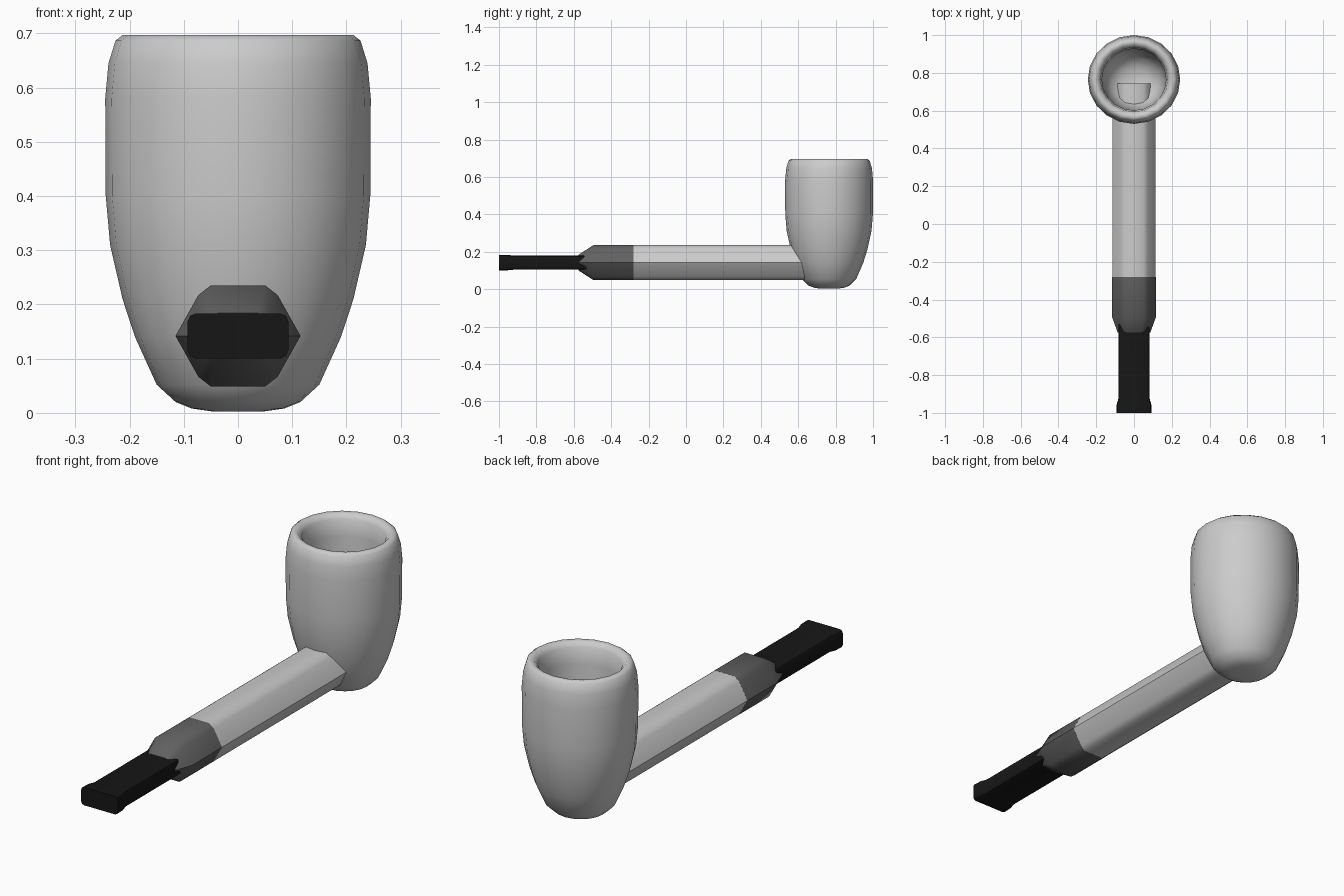
import bpy, bmesh
from math import cos, sin, pi, radians

if "Cube" in bpy.data.objects:
    bpy.data.objects.remove(bpy.data.objects["Cube"])


def material(name, v):
    m = bpy.data.materials.new(name)
    m.diffuse_color = (v, v, v, 1)
    m.use_nodes = True
    m.node_tree.nodes["Principled BSDF"].inputs["Base Color"].default_value = m.diffuse_color
    return m


def loft(name, rings, mat=None, angle=40):
    """Skin a list of equal-length point rings and cap both ends."""
    bm = bmesh.new()
    rows = [[bm.verts.new(p) for p in ring] for ring in rings]
    for a, b in zip(rows, rows[1:]):
        n = len(a)
        for i in range(n):
            bm.faces.new((a[i], a[(i + 1) % n], b[(i + 1) % n], b[i]))
    bm.faces.new(rows[0])
    bm.faces.new(rows[-1])
    bmesh.ops.recalc_face_normals(bm, faces=bm.faces)
    me = bpy.data.meshes.new(name)
    bm.to_mesh(me)
    bm.free()
    ob = bpy.data.objects.new(name, me)
    bpy.context.collection.objects.link(ob)
    if mat:
        me.materials.append(mat)
    bpy.ops.object.select_all(action='DESELECT')
    ob.select_set(True)
    bpy.context.view_layer.objects.active = ob
    bpy.ops.object.shade_smooth_by_angle(angle=radians(angle))
    return ob


def section(quarter, y, sx=1, sz=1, zc=0.142):
    """Mirror a quarter outline (x, z) into a closed ring at y."""
    right = quarter + [(x, -z) for x, z in reversed(quarter) if z > 0]
    pts = right + [(-x, z) for x, z in reversed(right)]
    return [(x * sx, y, zc + z * sz) for x, z in pts]


# Bowl: outer wall, rounded rim, then down the inside
profile = [(0.05, 0.003), (0.085, 0.008), (0.115, 0.02), (0.15, 0.052), (0.19, 0.14),
           (0.213, 0.21), (0.236, 0.31), (0.244, 0.40), (0.245, 0.58), (0.239, 0.645),
           (0.226, 0.687), (0.213, 0.697), (0.195, 0.694), (0.178, 0.675), (0.17, 0.60),
           (0.166, 0.40), (0.155, 0.28), (0.125, 0.21), (0.07, 0.175), (0.02, 0.168)]
N = 20
loft("bowl", [[(r * cos(2 * pi * i / N), 0.765 + 0.96 * r * sin(2 * pi * i / N), z)
               for i in range(N)] for r, z in profile], angle=60)

# Stem: flattened hexagonal tube whose end shows inside the bowl
hexa = [(0.05, 0.093), (0.073, 0.075), (0.115, 0)]
loft("stem", [section(hexa, y) for y in (-0.28, 0.745)])

# Ferrule: dark collar tapering to the mouthpiece
loft("ferrule", [section(hexa, -0.28, 1.003, 1.003), section(hexa, -0.495, 1.003, 1.003),
                 section(hexa, -0.575, 0.75, 0.45)], material("dark_grey", 0.12))

# Mouthpiece: flat bar with a flared bite end
bar = [(0.07, 0.038), (0.079, 0.034), (0.083, 0.024)]
loft("mouthpiece", [section(bar, -0.50), section(bar, -0.925),
                    section(bar, -0.955, 1.1, 1.08), section(bar, -1.0, 1.12, 1.09)],
     material("black", 0.008))
